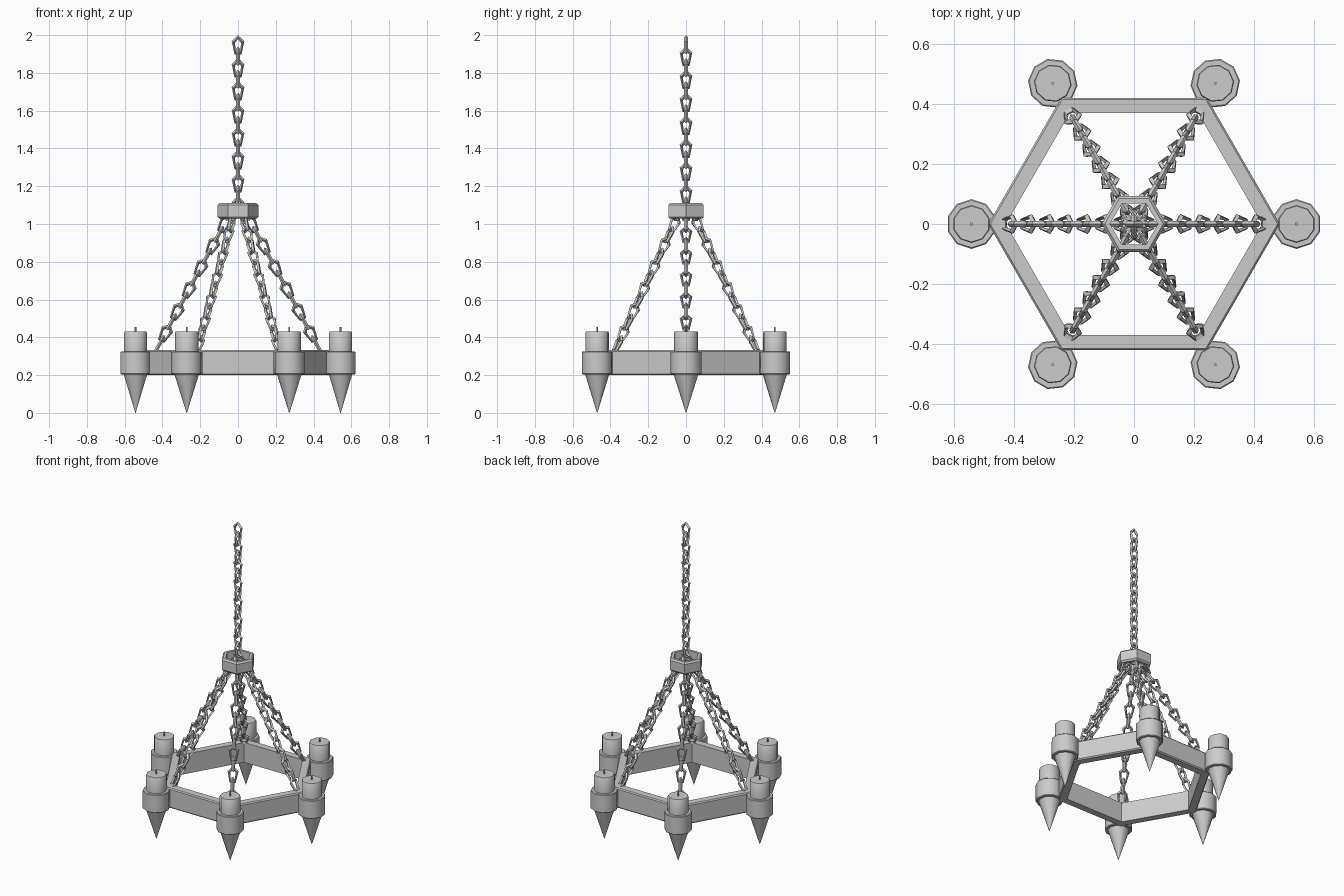
import bpy, bmesh
from math import cos, sin, pi, radians
from mathutils import Vector, Matrix

cube = bpy.data.objects.get("Cube")
if cube:
    bpy.data.objects.remove(cube)

# Single iron grey
GREY = (0.6, 0.6, 0.6, 1)
iron = bpy.data.materials.new("iron_grey")
iron.use_nodes = True
iron.diffuse_color = GREY
iron.node_tree.nodes["Principled BSDF"].inputs["Base Color"].default_value = GREY


def finish(bm, name):
    bmesh.ops.recalc_face_normals(bm, faces=bm.faces)
    mesh = bpy.data.meshes.new(name)
    bm.to_mesh(mesh)
    bm.free()
    mesh.materials.append(iron)
    return mesh


def place(name, mesh, matrix=Matrix()):
    ob = bpy.data.objects.new(name, mesh)
    ob.matrix_world = matrix
    bpy.context.collection.objects.link(ob)
    return ob


def sweep(bm, rings, close_rings):
    """Bridge equal rings of vertices; cap the ends when the path is open."""
    count = len(rings)
    for i in range(count if close_rings else count - 1):
        a, b = rings[i], rings[(i + 1) % count]
        for j in range(len(a)):
            k = (j + 1) % len(a)
            bm.faces.new((a[j], a[k], b[k], b[j]))
    if not close_rings:
        bm.faces.new(rings[0])
        bm.faces.new(rings[-1])


def lathe(name, profile, sides, hollow=False, phase=0):
    bm = bmesh.new()
    rings = [[bm.verts.new((r * cos(phase + 2 * pi * j / sides),
                            r * sin(phase + 2 * pi * j / sides), z))
              for j in range(sides)] for r, z in profile]
    sweep(bm, rings, hollow)
    return finish(bm, name)


def hex_band(name, inner, outer, low, high, c):
    profile = [(inner, low), (outer - c, low), (outer, low + c),
               (outer, high - c), (outer - c, high), (inner, high)]
    return place(name, lathe(name, profile, 6, hollow=True))


# Hexagonal frame and the hub above it
hex_band("frame_ring", 0.428, 0.487, 0.2, 0.332, 0.007)
hex_band("hub_ring", 0.08, 0.108, 1.028, 1.11, 0.01)

# Candle parts, shared by the six corners
TURN = pi / 10
parts = {
    "holder_cup": lathe("holder_cup", [(0.079, 0.204), (0.083, 0.208),
                                       (0.083, 0.322), (0.079, 0.326)], 10, phase=TURN),
    "holder_spike": lathe("holder_spike", [(0.001, 0), (0.066, 0.206)], 10, phase=TURN),
    "candle": lathe("candle", [(0.063, 0.32), (0.063, 0.426), (0.06, 0.43)], 10, phase=TURN),
    "wick": lathe("wick", [(0.005, 0.42), (0.005, 0.456)], 6),
}

# One pointed chain link, with a diamond section
bm = bmesh.new()
WIRE = 0.01
outline = [(0, 0.043), (0.025, 0.016), (0.015, -0.04), (-0.015, -0.04), (-0.025, 0.016)]
link_rings = []
for x, z in outline:
    p = Vector((x, 0, z))
    out, side = p.normalized() * WIRE, Vector((0, WIRE, 0))
    link_rings.append([bm.verts.new(p + d) for d in (out, side, -out, -side)])
sweep(bm, link_rings, True)
link = finish(bm, "chain_link")


def chain(name, top, bottom, links, across):
    """Hang links from top to bottom, each turned a quarter from the last."""
    top, bottom = Vector(top), Vector(bottom)
    up = (top - bottom).normalized()
    other = up.cross(across).normalized()
    for i in range(links):
        x = across if i % 2 == 0 else other
        y = up.cross(x)
        centre = top.lerp(bottom, i / (links - 1))
        basis = Matrix((x, y, up)).transposed().to_4x4()
        place(f"{name}_{i + 1}", link, Matrix.Translation(centre) @ basis)


# Hanging chain
chain("main_chain", (0, 0, 1.947), (0, 0, 1.095), 15, Vector((1, 0, 0)))

# Six corners: candle holder and support chain
for n in range(6):
    a = radians(60 * n)
    out = Vector((cos(a), sin(a), 0))
    tangent = Vector((-sin(a), cos(a), 0))
    spot = Matrix.Translation(out * 0.543) @ Matrix.Rotation(a, 4, 'Z')
    for part, mesh in parts.items():
        place(f"{part}_{n + 1}", mesh, spot)
    chain(f"support_chain_{n + 1}", out * 0.04 + Vector((0, 0, 1.06)),
          out * 0.415 + Vector((0, 0, 0.365)), 13, tangent)

# Smooth the round parts, keeping their rims sharp
for ob in bpy.context.scene.objects:
    ob.select_set(ob.name.startswith(("holder", "candle", "wick")))
    if ob.select_get():
        bpy.context.view_layer.objects.active = ob
for part in parts.values():
    part.shade_smooth()
    part.set_sharp_from_angle(angle=radians(40))
